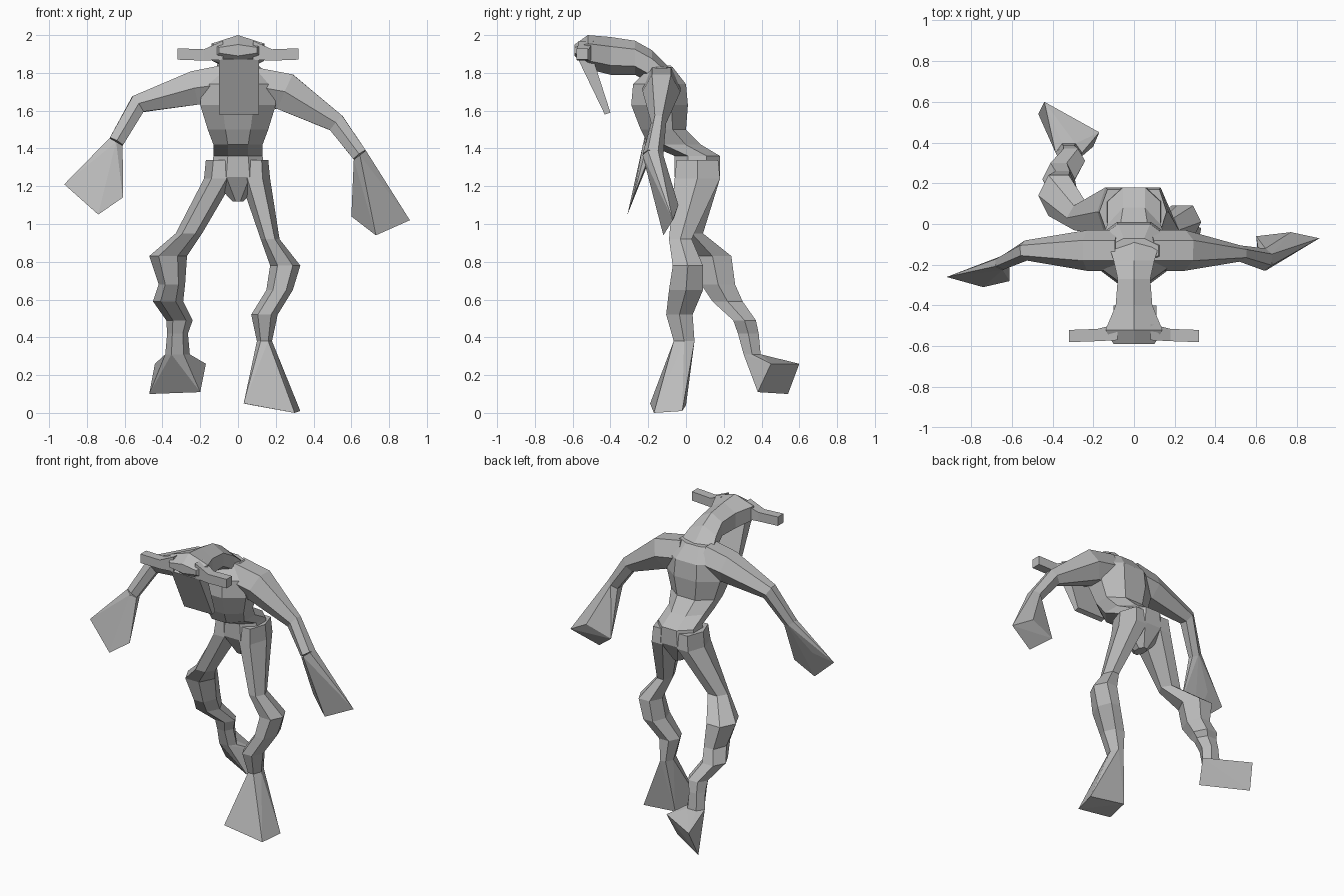
import bpy
import bmesh
import math
from mathutils import Vector

old = bpy.data.objects.get("Cube")
if old:
    bpy.data.objects.remove(old)

X, Y, Z = Vector((1, 0, 0)), Vector((0, 1, 0)), Vector((0, 0, 1))

# One plain clay colour for the whole creature
clay = bpy.data.materials.new("clay_grey")
clay.use_nodes = True
clay.diffuse_color = (.5, .5, .5, 1)
clay.node_tree.nodes["Principled BSDF"].inputs["Base Color"].default_value = clay.diffuse_color


def finish(name, bm):
    """Turn a bmesh into a flat shaded object."""
    bmesh.ops.recalc_face_normals(bm, faces=bm.faces)
    mesh = bpy.data.meshes.new(name)
    bm.to_mesh(mesh)
    bm.free()
    mesh.materials.append(clay)
    obj = bpy.data.objects.new(name, mesh)
    bpy.context.collection.objects.link(obj)
    return obj


def ring(center, half_u, half_v, normal, across, sides, turn):
    """Polygon whose half extents are half_u along across and half_v beside it."""
    u = (across - normal * across.dot(normal)).normalized()
    v = normal.cross(u)
    angles = [math.tau * i / sides + turn for i in range(sides)]
    wide = max(math.cos(a) for a in angles)
    tall = max(math.sin(a) for a in angles)
    return [center + u * (half_u * math.cos(a) / wide) + v * (half_v * math.sin(a) / tall)
            for a in angles]


def loft(name, sections, normal=None, across=X, sides=6, turn=0.0):
    """Skin over (x, y, z, half_u, half_v) sections; rings follow the path if no normal is given."""
    bm = bmesh.new()
    centers = [Vector(s[:3]) for s in sections]
    rings = []
    for i, (center, section) in enumerate(zip(centers, sections)):
        before, after = centers[max(i - 1, 0)], centers[min(i + 1, len(centers) - 1)]
        direction = normal or (after - before).normalized()
        points = ring(center, section[3], section[4], direction, across, sides, turn)
        rings.append([bm.verts.new(p) for p in points])
    for low, high in zip(rings, rings[1:]):
        for i in range(sides):
            j = (i + 1) % sides
            bm.faces.new((low[i], low[j], high[j], high[i]))
    bm.faces.new(rings[0])
    bm.faces.new(rings[-1])
    return finish(name, bm)


def hull(name, points):
    """Simple convex block around a few corner points."""
    bm = bmesh.new()
    for p in points:
        bm.verts.new(p)
    bmesh.ops.convex_hull(bm, input=bm.verts)
    bmesh.ops.dissolve_limit(bm, angle_limit=math.radians(2), verts=bm.verts, edges=bm.edges)
    return finish(name, bm)


def flare(name, joint, corners, normal, across):
    """Hand or foot widening from a limb end to four corner points."""
    start = ring(Vector(joint[:3]), joint[3], joint[4], normal, across, 6, 0)
    return hull(name, start + [Vector(c) for c in corners])


# Torso, from crotch to collar
loft("torso", [
    (0, .06, 1.12, .03, .05),
    (0, .06, 1.25, .15, .12),
    (0, .06, 1.36, .13, .12),
    (0, -.06, 1.42, .13, .14),
    (0, -.12, 1.5, .16, .12),
    (0, -.14, 1.63, .2, .15),
    (0, -.14, 1.74, .19, .14),
    (0, -.13, 1.83, .12, .06),
], normal=Z, sides=8, turn=math.pi / 8)

# Neck and hooded head reaching forward
loft("neck_and_head", [
    (0, -.08, 1.75, .13, .07),
    (0, -.18, 1.83, .1, .09),
    (0, -.27, 1.88, .08, .09),
    (0, -.4, 1.89, .09, .1),
    (0, -.52, 1.91, .14, .09),
    (0, -.59, 1.92, .1, .03),
], normal=-Y, turn=math.pi / 2)

# Long flat snout hanging down from the brow
hull("snout", [(x, y, z) for x in (-.1, .11)
               for y, z in ((-.57, 1.87), (-.49, 1.79), (-.5, 1.9), (-.43, 1.58), (-.4, 1.59))])

# Horizontal ears
for side, sign in (("left", 1), ("right", -1)):
    loft(side + "_ear", [
        (sign * .08, -.53, 1.92, .04, .05),
        (sign * .18, -.545, 1.895, .03, .03),
        (sign * .32, -.55, 1.9, .03, .03),
    ], normal=X, across=Y, sides=4, turn=math.pi / 4)

# Arms
right_arm = [
    (-.08, -.13, 1.74, .1, .1),
    (-.23, -.13, 1.72, .1, .09),
    (-.53, -.13, 1.635, .05, .05),
    (-.645, -.19, 1.435, .035, .04),
]
left_arm = [
    (.08, -.13, 1.73, .1, .1),
    (.25, -.13, 1.7, .1, .1),
    (.52, -.145, 1.535, .04, .05),
    (.645, -.175, 1.365, .055, .04),
]
loft("right_arm", right_arm, across=Y)
loft("left_arm", left_arm, across=Y)

# Flared hands
flare("right_hand", right_arm[-1], [
    (-.92, -.26, 1.21), (-.74, -.31, 1.05), (-.61, -.28, 1.14), (-.78, -.23, 1.25),
], Vector((-.5, 0, -.87)), Y)
flare("left_hand", left_arm[-1], [
    (.91, -.07, 1.02), (.73, -.12, .94), (.6, -.06, 1.04), (.77, -.04, 1.1),
], Vector((.6, 0, -.8)), Y)

# Legs, the right one trailing behind
right_leg = [
    (-.09, .06, 1.34, .08, .11),
    (-.1, .06, 1.24, .08, .12),
    (-.26, .03, .95, .07, .06),
    (-.37, .14, .83, .1, .1),
    (-.35, .17, .68, .07, .09),
    (-.37, .22, .59, .08, .08),
    (-.31, .31, .49, .07, .06),
    (-.32, .33, .42, .055, .055),
    (-.32, .35, .31, .065, .045),
]
left_leg = [
    (.09, .06, 1.34, .07, .11),
    (.09, .06, 1.24, .08, .12),
    (.17, -.03, .92, .05, .06),
    (.25, .01, .78, .08, .08),
    (.22, 0, .65, .07, .09),
    (.14, -.035, .52, .07, .07),
    (.14, -.01, .38, .04, .055),
]
loft("right_leg", right_leg, normal=Z)
loft("left_leg", left_leg, normal=Z)

# Flared feet
flare("right_foot", right_leg[-1], [
    (-.47, .54, .1), (-.44, .6, .26), (-.17, .45, .26), (-.2, .38, .11),
], Z, X)
flare("left_foot", left_leg[-1], [
    (.03, -.19, .05), (.3, -.17, 0), (.33, -.02, .01), (.08, 0, .04),
], Z, X)
